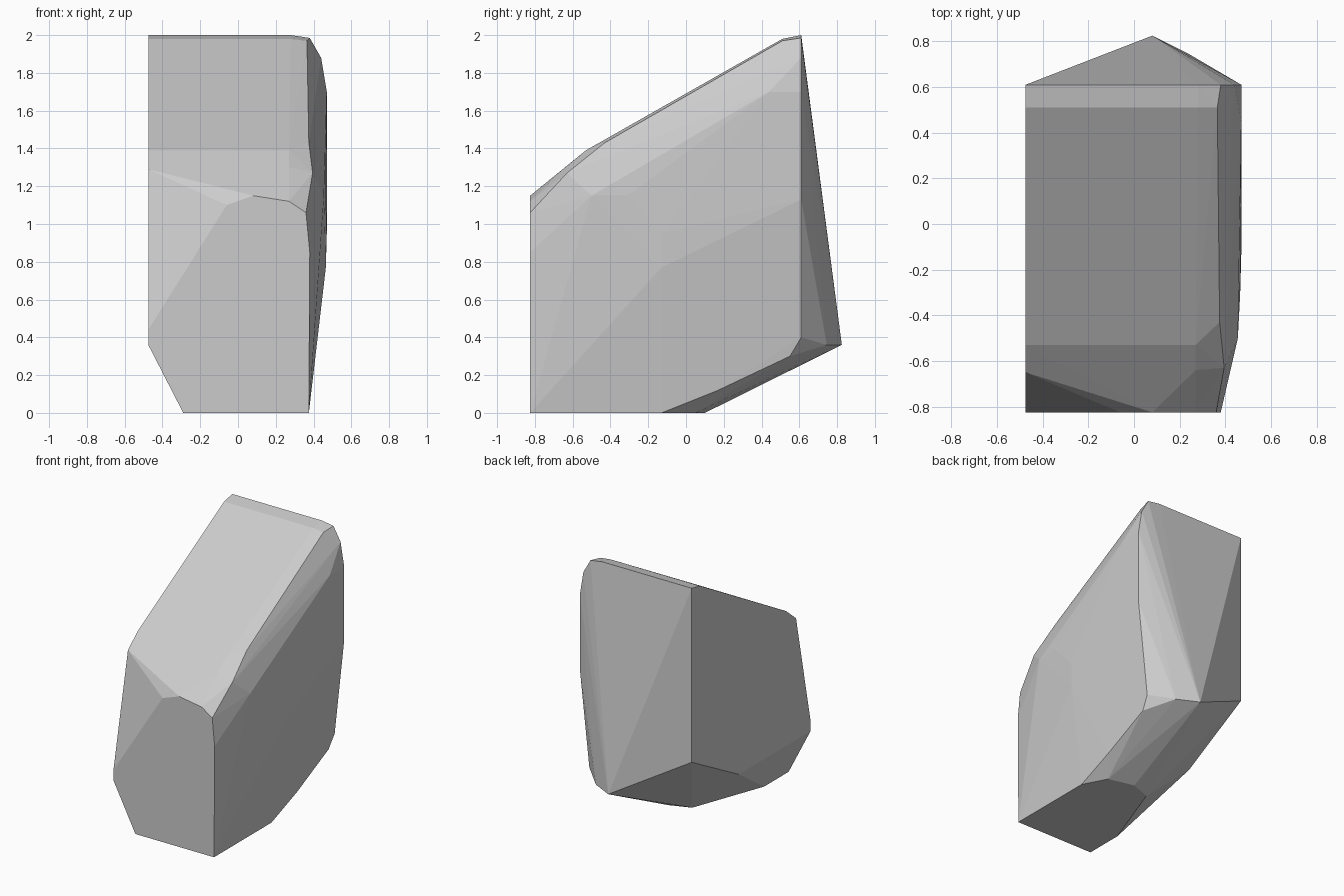
import bpy, bmesh, math

if "Cube" in bpy.data.objects:
    bpy.data.objects.remove(bpy.data.objects["Cube"])

# Planar outlines of the cut stone
FRONT_Y, LEFT_X, BACK_Y = -0.825, -0.475, 0.61
front = [(-0.475, 0.36), (-0.475, 0.44), (-0.06, 1.10), (0.08, 1.15),
         (0.27, 1.12), (0.36, 1.06), (0.38, 0.85), (0.375, 0), (-0.29, 0)]      # x, z
left = [(-0.65, 1.29), (-0.53, 1.39), (0.51, 1.98), (0.61, 2.0),
        (0.61, 0.67), (0.04, 0.36)]                                             # y, z
back = [(0.28, 2.0), (0.38, 1.985), (0.44, 1.88), (0.47, 1.70),
        (0.47, 1.13), (0.39, 0.40)]                                             # x, z
base = [(-0.29, -0.53), (-0.08, 0.04), (0.08, 0.10), (0.28, 0.05),
        (0.375, -0.13)]                                                         # x, y

points = [(x, FRONT_Y, z) for x, z in front]
points += [(LEFT_X, y, z) for y, z in left]
points += [(x, BACK_Y, z) for x, z in back]
points += [(x, y, 0) for x, y in base]

# Sloping top and its worn right rim
points += [(0.27, -0.64, 1.30), (0.27, -0.53, 1.39), (0.28, 0.51, 1.98),
           (0.395, -0.63, 1.27), (0.375, -0.43, 1.43), (0.365, 0.51, 1.97)]
# Bulging right side
points += [(0.47, 0.44, 1.70), (0.465, -0.13, 0.77), (0.47, -0.13, 0.95),
           (0.465, -0.31, 1.15), (0.455, -0.50, 1.15), (0.435, -0.33, 1.32)]
# Back ridge tip and lower back rim
points += [(0.08, 0.825, 0.36), (0.24, 0.745, 0.36),
           (0.38, 0.55, 0.30), (0.38, 0.17, 0.12)]

# Wrap the outlines into one faceted stone
bm = bmesh.new()
for p in points:
    bm.verts.new(p)
hull = bmesh.ops.convex_hull(bm, input=bm.verts[:])
unused = {g for g in hull["geom_interior"] + hull["geom_unused"]
          if isinstance(g, bmesh.types.BMVert)}
bmesh.ops.delete(bm, geom=list(unused), context="VERTS")
bmesh.ops.dissolve_limit(bm, angle_limit=math.radians(0.5),
                         verts=bm.verts[:], edges=bm.edges[:])
bmesh.ops.recalc_face_normals(bm, faces=bm.faces[:])

mesh = bpy.data.meshes.new("rock")
bm.to_mesh(mesh)
bm.free()

stone = bpy.data.materials.new("grey stone")
stone.diffuse_color = (0.6, 0.6, 0.6, 1)
stone.use_nodes = True
stone.node_tree.nodes["Principled BSDF"].inputs["Base Color"].default_value = stone.diffuse_color
mesh.materials.append(stone)

rock = bpy.data.objects.new("rock", mesh)
bpy.context.collection.objects.link(rock)
